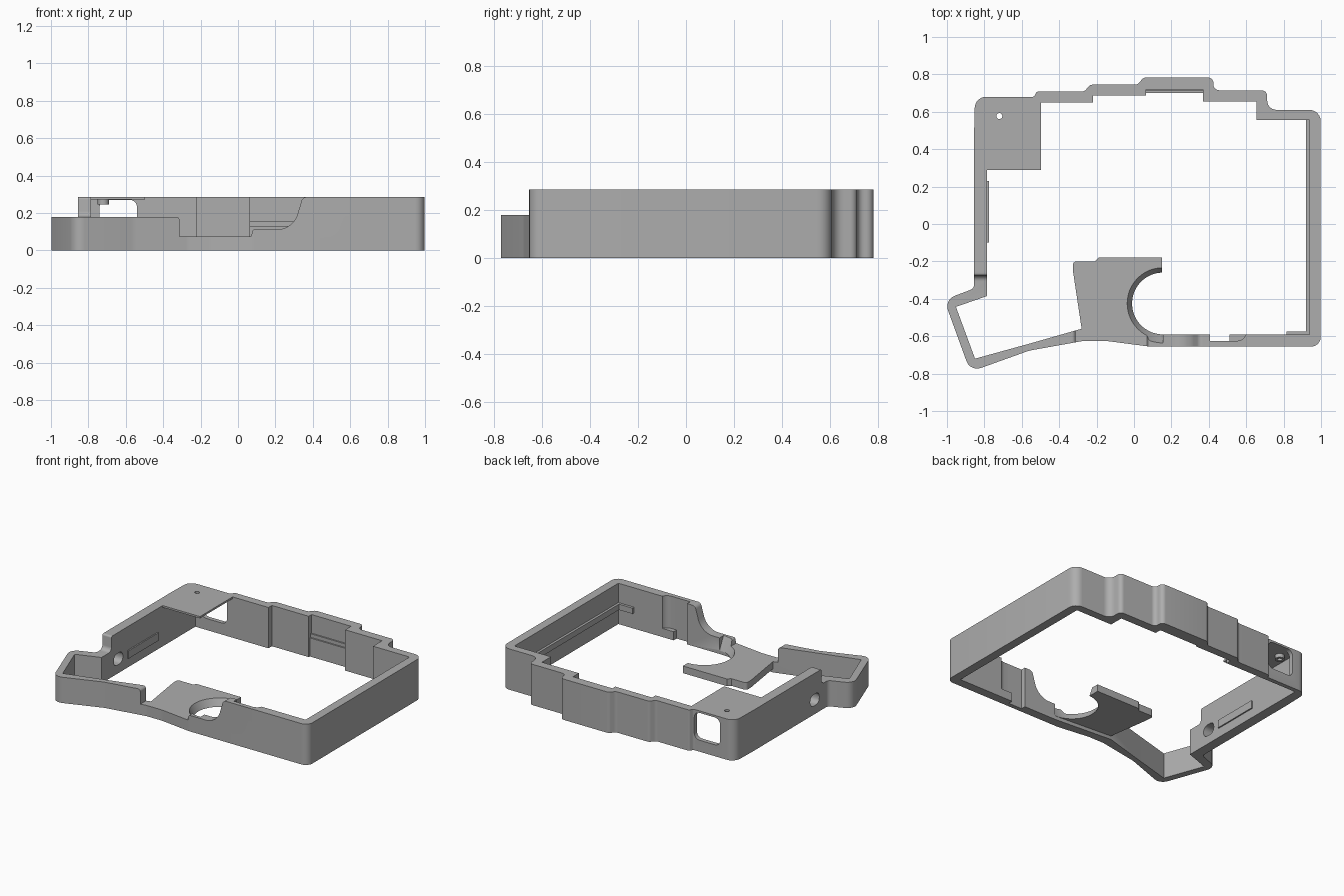
import bpy, bmesh, math
from mathutils import Vector

if "Cube" in bpy.data.objects:
    bpy.data.objects.remove(bpy.data.objects["Cube"])

grey = bpy.data.materials.new("Case grey")
grey.use_nodes = True
grey.diffuse_color = (0.42, 0.42, 0.42, 1)
grey.node_tree.nodes["Principled BSDF"].inputs["Base Color"].default_value = grey.diffuse_color

H = 0.285       # full wall height
THUMB = 0.18    # height of the thumb wing
DECK = 0.075    # top of the low shelf


def rounded(corners, steps=6):
    """Closed outline from (x, y[, radius]) corners with filleted corners."""
    out = []
    for i, c in enumerate(corners):
        p = Vector(c[:2])
        r = c[2] if len(c) > 2 else 0
        a = Vector(corners[i - 1][:2]) - p
        b = Vector(corners[(i + 1) % len(corners)][:2]) - p
        if r == 0:
            out.append(p)
            continue
        half = a.angle(b) / 2
        d = min(r / math.tan(half), a.length * 0.49, b.length * 0.49)
        a.normalize()
        b.normalize()
        centre = p + (a + b).normalized() * (d / math.cos(half))
        u, v = p + a * d - centre, p + b * d - centre
        sweep = u.angle(v)
        for k in range(steps + 1):
            t = k / steps
            out.append(centre + (u * math.sin((1 - t) * sweep) + v * math.sin(t * sweep)) / math.sin(sweep))
    return out


def prism(name, pts, lo, hi, axis="z", top=None):
    """Extrude an outline along an axis; an optional top outline makes a taper."""
    place = {"z": lambda p, h: (p[0], p[1], h),
             "y": lambda p, h: (p[0], h, p[1]),
             "x": lambda p, h: (h, p[0], p[1])}[axis]
    bm = bmesh.new()
    a = [bm.verts.new(place(p, lo)) for p in pts]
    b = [bm.verts.new(place(p, hi)) for p in (top or pts)]
    bm.faces.new(a)
    bm.faces.new(b)
    for i in range(len(a)):
        bm.faces.new((a[i - 1], a[i], b[i], b[i - 1]))
    bmesh.ops.recalc_face_normals(bm, faces=bm.faces)
    mesh = bpy.data.meshes.new(name)
    bm.to_mesh(mesh)
    bm.free()
    mesh.materials.append(grey)
    obj = bpy.data.objects.new(name, mesh)
    bpy.context.collection.objects.link(obj)
    return obj


def box(name, x, y, z):
    return prism(name, [(x[0], y[0]), (x[1], y[0]), (x[1], y[1]), (x[0], y[1])], *z)


def arc(cx, cy, r, start, end, n=32):
    return [(cx + r * math.cos(math.radians(start + (end - start) * i / n)),
             cy + r * math.sin(math.radians(start + (end - start) * i / n))) for i in range(n + 1)]


def combine(target, tool, operation):
    mod = target.modifiers.new(tool.name, "BOOLEAN")
    mod.operation, mod.solver, mod.object = operation, "EXACT", tool
    bpy.context.view_layer.objects.active = target
    bpy.ops.object.modifier_apply(modifier=mod.name)
    bpy.data.objects.remove(tool)


def cut(tool):
    combine(case, tool, "DIFFERENCE")


def add(tool):
    combine(case, tool, "UNION")


# Outer wall outline
outer = rounded([
    (-0.85, 0.68, 0.06), (-0.535, 0.68, 0.015), (-0.52, 0.708, 0.015),
    (-0.265, 0.708, 0.03), (-0.235, 0.745, 0.03), (0.02, 0.745, 0.03), (0.05, 0.783, 0.03),
    (0.425, 0.783, 0.03), (0.425, 0.715, 0.03), (0.712, 0.715, 0.03), (0.712, 0.61, 0.05),
    (0.998, 0.61, 0.06), (0.998, -0.655, 0.05), (0.08, -0.655, 0.1), (-0.15, -0.625, 0.2),
    (-0.27, -0.625, 0.1), (-0.56, -0.677, 0.2), (-0.875, -0.79, 0.06),
    (-1.015, -0.405, 0.06), (-0.855, -0.345, 0.03), (-0.855, 0.48)])
case = prism("case_frame", outer, 0, H)

# Open middle
inner = rounded([
    (-0.785, 0.65), (-0.22, 0.65), (-0.22, 0.688), (0.37, 0.688), (0.37, 0.655),
    (0.655, 0.655), (0.655, 0.555), (0.937, 0.555), (0.937, -0.592), (0.15, -0.592),
    (-0.28, -0.56), (-0.56, -0.64, 0.2), (-0.85, -0.72), (-0.952, -0.443), (-0.785, -0.385)])
cut(prism("opening", inner, -0.1, 0.5))

# Lower thumb wing, with a soft step in the left wall
cut(prism("thumb_cut", rounded([(-0.9, THUMB), (-0.275, THUMB, 0.03), (-0.275, H, 0.02),
                                (-0.25, H), (-0.25, 0.5), (-0.9, 0.5)]), -1.2, -0.31, "x"))

# Scooped cut in the front wall
scoop = rounded([(-0.312, DECK), (-0.312, THUMB, 0.02), (-0.36, THUMB), (-0.36, 0.5),
                 (0.39, 0.5), (0.39, H), (0.345, H, 0.03), (0.295, 0.112, 0.12),
                 (0.08, 0.112, 0.01), (0.07, DECK)], 10)
cut(prism("scoop_cut", scoop, -0.9, -0.45, "y"))

# Shelf with a tapered round cutout
add(prism("shelf", rounded([(-0.328, -0.2, 0.02), (-0.21, -0.2), (-0.19, -0.18), (0.15, -0.18),
                            (0.15, -0.61), (-0.1, -0.61), (-0.28, -0.6), (-0.28, -0.56),
                            (-0.325, -0.26)]), 0.025, DECK))
cut(prism("round_cut", arc(0.155, -0.425, 0.16, 90, 270), 0.015, 0.12, "z",
          arc(0.155, -0.425, 0.215, 90, 270)))

# Pocket in the front wall
cut(box("pocket", (0.405, 0.51), (-0.625, -0.5), (-0.1, 0.5)))
cut(prism("pocket_end", rounded([(0.5, -0.5), (0.5, -0.625), (0.6, -0.625, 0.06), (0.6, -0.5)]),
          0.06, 0.5))

# Stepped recess in the back wall
for depth, low in ((0.70, -0.1), (0.71, 0.13), (0.72, 0.155)):
    cut(box("back_recess", (0.065, 0.369), (0.6, depth), (low, 0.5)))

# Corner cover with screw boss, screw hole and rear port
add(box("corner_cover", (-0.82, -0.497), (0.29, 0.665), (0.272, H)))
add(prism("screw_boss", arc(-0.72, 0.577, 0.03, 0, 345, 23), 0.245, 0.28))
cut(prism("screw_hole", arc(-0.72, 0.577, 0.016, 0, 345, 23), 0.1, 0.5))
port = rounded([(-0.74, 0.08, 0.04), (-0.54, 0.08, 0.04), (-0.54, 0.271, 0.04), (-0.74, 0.271, 0.04)])
cut(prism("rear_port", port, 0.62, 0.9, "y"))

# Side port and raised bar on the left wall
side = rounded([(-0.25, 0.06, 0.035), (-0.15, 0.06, 0.035), (-0.15, 0.14, 0.035), (-0.25, 0.14, 0.035)])
cut(prism("side_port", side, -0.95, -0.7, "x"))
add(box("left_bar", (-0.8, -0.776), (-0.1, 0.23), (0.065, 0.12)))

# Ledges inside the right and front walls
add(box("right_ledge", (0.92, 0.96), (-0.6, 0.57), (0.11, 0.15)))
add(box("front_ledge", (0.815, 0.95), (-0.62, -0.574), (0.11, 0.15)))

# Smooth fillets, sharp edges
for o in bpy.context.selected_objects:
    o.select_set(False)
case.select_set(True)
bpy.context.view_layer.objects.active = case
bpy.ops.object.shade_smooth_by_angle(angle=math.radians(30))
